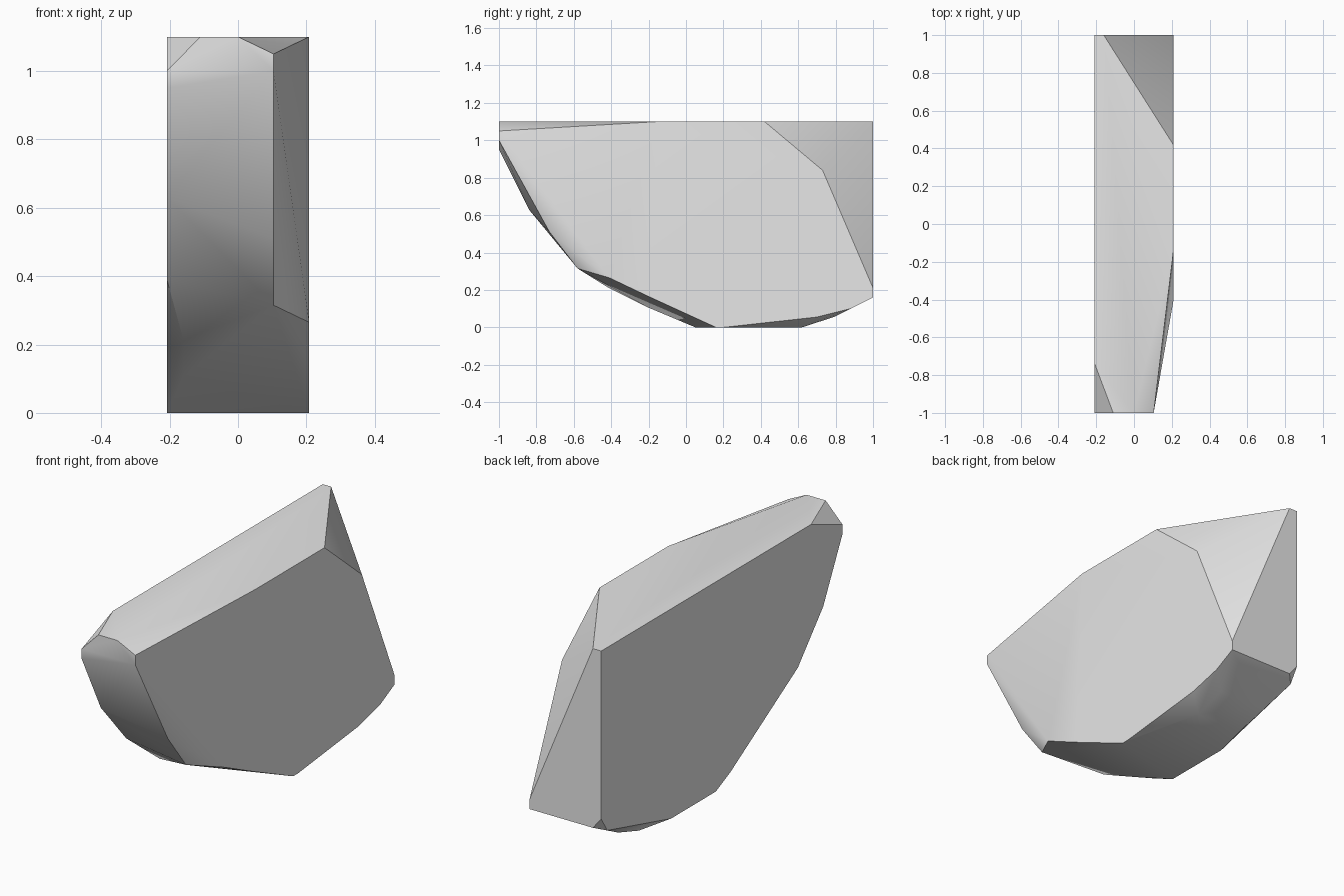
import bpy
import bmesh
import math

cube = bpy.data.objects.get("Cube")
if cube:
    bpy.data.objects.remove(cube, do_unlink=True)

# Overall block limits
SIDE, TOP = 0.208, 1.1


def make_material(name, value):
    material = bpy.data.materials.new(name)
    material.use_nodes = True
    colour = (value, value, value, 1)
    material.diffuse_color = colour
    shader = material.node_tree.nodes["Principled BSDF"]
    shader.inputs["Base Color"].default_value = colour
    return material


def hull_object(name, sections, material):
    """Wrap a convex skin around (x, [(y, z), ...]) cross-sections."""
    bm = bmesh.new()
    for x, outline in sections:
        for y, z in outline:
            bm.verts.new((x, y, z))
    bmesh.ops.convex_hull(bm, input=list(bm.verts))
    # Drop any points that ended up inside the skin
    loose = [v for v in bm.verts if not v.link_faces]
    bmesh.ops.delete(bm, geom=loose, context="VERTS")
    # Merge the flat regions into single faces
    bmesh.ops.dissolve_limit(bm, angle_limit=math.radians(1),
                             verts=list(bm.verts), edges=list(bm.edges))
    bmesh.ops.recalc_face_normals(bm, faces=list(bm.faces))
    mesh = bpy.data.meshes.new(name)
    bm.to_mesh(mesh)
    bm.free()
    mesh.materials.append(material)
    obj = bpy.data.objects.new(name, mesh)
    bpy.context.collection.objects.link(obj)
    return obj


# Flat right wall, from the top front corner round underneath to the back
right_wall = [(-0.74, TOP), (-1, 1), (-1, 0.95), (-0.84, 0.63),
              (-0.63, 0.39), (-0.07, 0.055), (0.05, 0), (0.42, 0),
              (0.95, 0.14), (1, 0.22), (1, TOP)]

# Chamfer ridge just inside the right wall
right_ridge = [(-0.42, 0.215), (-0.2, 0.105), (0.62, 0),
               (0.79, 0.055), (1, 0.16), (1, TOP)]

# Ridge where the front meets its left chamfer, and the lower back ridge
left_ridge = [(-1, 1.05), (-1, 1), (-0.73, 0.51), (-0.58, 0.315),
              (0.62, 0), (0.79, 0.055)]

# Flat left wall, with the back corner broken away
left_wall = [(-0.15, TOP), (-0.41, 0.265), (-0.2, 0.165), (0.16, 0),
             (0.2, 0), (0.7, 0.055), (0.88, 0.1), (1, 0.16),
             (1, 0.21), (0.73, 0.84), (0.42, TOP)]

# Short top edge at the front
front_lip = [(-1, TOP)]

stone = make_material("pale grey stone", 0.8)
rock = hull_object("rock_shard", [
    (-SIDE, right_wall),
    (-0.16, right_ridge),
    (-0.11, front_lip),
    (0, front_lip),
    (0.104, left_ridge),
    (SIDE, left_wall),
], stone)

# Soft shading over gentle bends, crisp main breaks
bpy.ops.object.select_all(action="DESELECT")
rock.select_set(True)
bpy.context.view_layer.objects.active = rock
bpy.ops.object.shade_smooth_by_angle(angle=math.radians(30))
